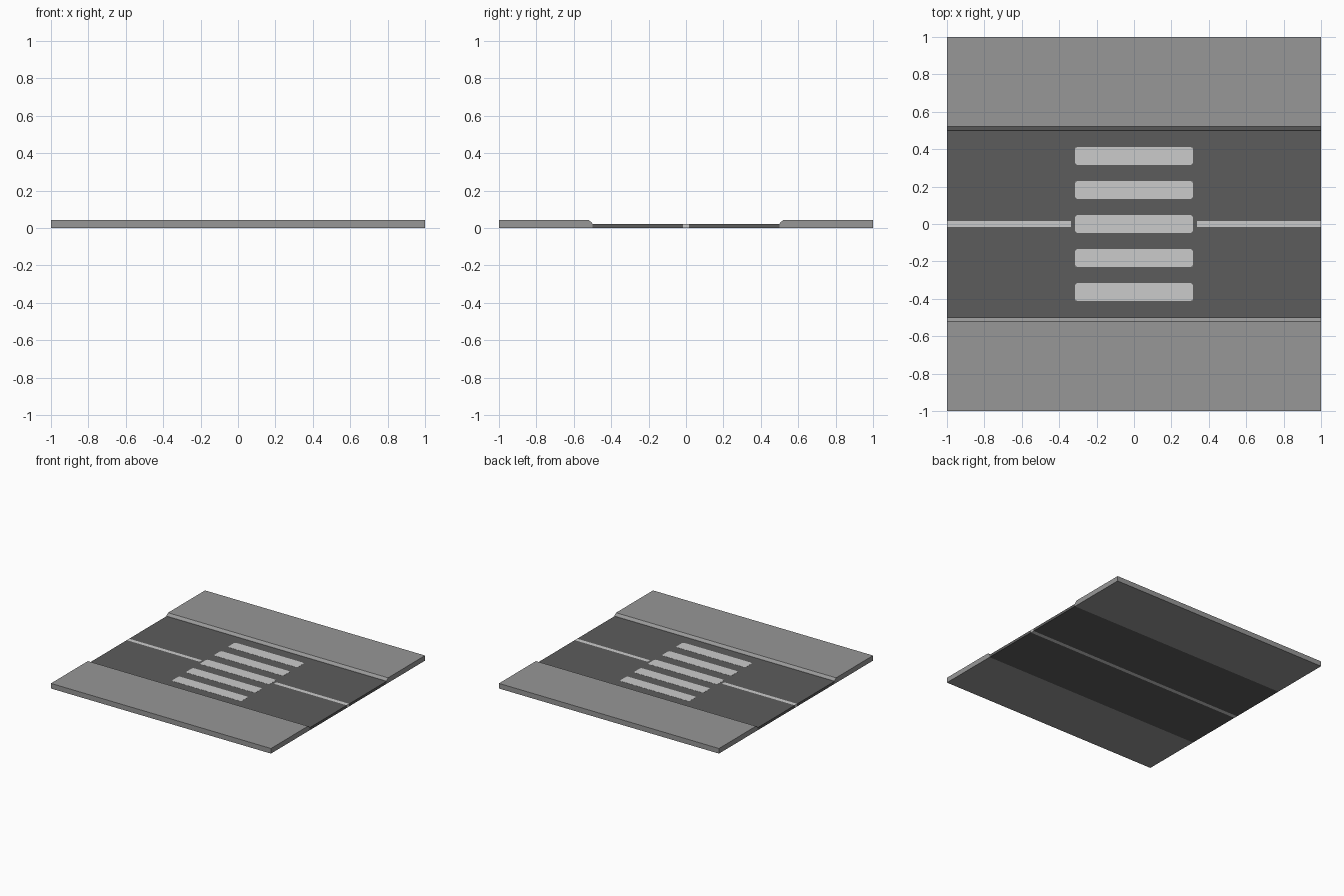
import bpy, bmesh

if "Cube" in bpy.data.objects:
    bpy.data.objects.remove(bpy.data.objects["Cube"])

ROAD_Z, WALK_Z, LINE = 0.021, 0.042, 0.016


def material(name, v):
    m = bpy.data.materials.new(name)
    m.diffuse_color = (v, v, v, 1)
    m.use_nodes = True
    m.node_tree.nodes["Principled BSDF"].inputs["Base Color"].default_value = m.diffuse_color
    return m


PAVING = material("paving_grey", 0.31)
ASPHALT = material("asphalt_dark_grey", 0.108)
PAINT = material("road_paint_light_grey", 0.60)


def prism(name, base, offset, mat):
    """Extrude a closed outline of 3D points by an offset."""
    bm = bmesh.new()
    face = bm.faces.new([bm.verts.new(p) for p in base])
    ext = bmesh.ops.extrude_face_region(bm, geom=[face], use_keep_orig=True)
    verts = [g for g in ext["geom"] if isinstance(g, bmesh.types.BMVert)]
    bmesh.ops.translate(bm, verts=verts, vec=offset)
    bmesh.ops.recalc_face_normals(bm, faces=bm.faces)
    mesh = bpy.data.meshes.new(name)
    bm.to_mesh(mesh)
    bm.free()
    mesh.materials.append(mat)
    ob = bpy.data.objects.new(name, mesh)
    bpy.context.collection.objects.link(ob)
    return ob


def box(name, x0, x1, y0, y1, z0, z1, mat):
    base = [(x0, y0, z0), (x1, y0, z0), (x1, y1, z0), (x0, y1, z0)]
    return prism(name, base, (0, 0, z1 - z0), mat)


# Pavements with a sloped kerb, and the two road lanes
for side, s in (("front", -1), ("back", 1)):
    profile = [(1, 0), (1, WALK_Z), (0.52, WALK_Z), (0.502, 0.027), (0.5, ROAD_Z), (0.5, 0)]
    prism(side + "_pavement", [(-1, s * y, z) for y, z in profile], (2, 0, 0), PAVING)
    y0, y1 = sorted((s * LINE, s * 0.5))
    box(side + "_lane", -1, 1, y0, y1, 0, ROAD_Z, ASPHALT)

# Centre line: full depth outside the crossing, thin strip underneath it
box("left_centre_line", -1, -0.338, -LINE, LINE, 0, ROAD_Z, PAINT)
box("right_centre_line", 0.338, 1, -LINE, LINE, 0, ROAD_Z, PAINT)
box("underside_line", -0.338, 0.338, -LINE, LINE, 0, 0.002, PAINT)
box("crossing_infill", -0.338, 0.338, -LINE, LINE, 0.002, ROAD_Z, ASPHALT)

# Crossing stripes: thin plates with clipped corners
hx, hy, c = 0.316, 0.048, 0.014
corner = [(hx, hy - c), (hx - c * 0.3, hy - c * 0.3), (hx - c, hy)]
outline = (corner + [(-x, y) for x, y in reversed(corner)]
           + [(-x, -y) for x, y in corner] + [(x, -y) for x, y in reversed(corner)])
for i in range(5):
    cy = (i - 2) * 0.182
    prism(f"crossing_stripe_{i + 1}", [(x, cy + y, ROAD_Z - 0.001) for x, y in outline],
          (0, 0, 0.002), PAINT)
